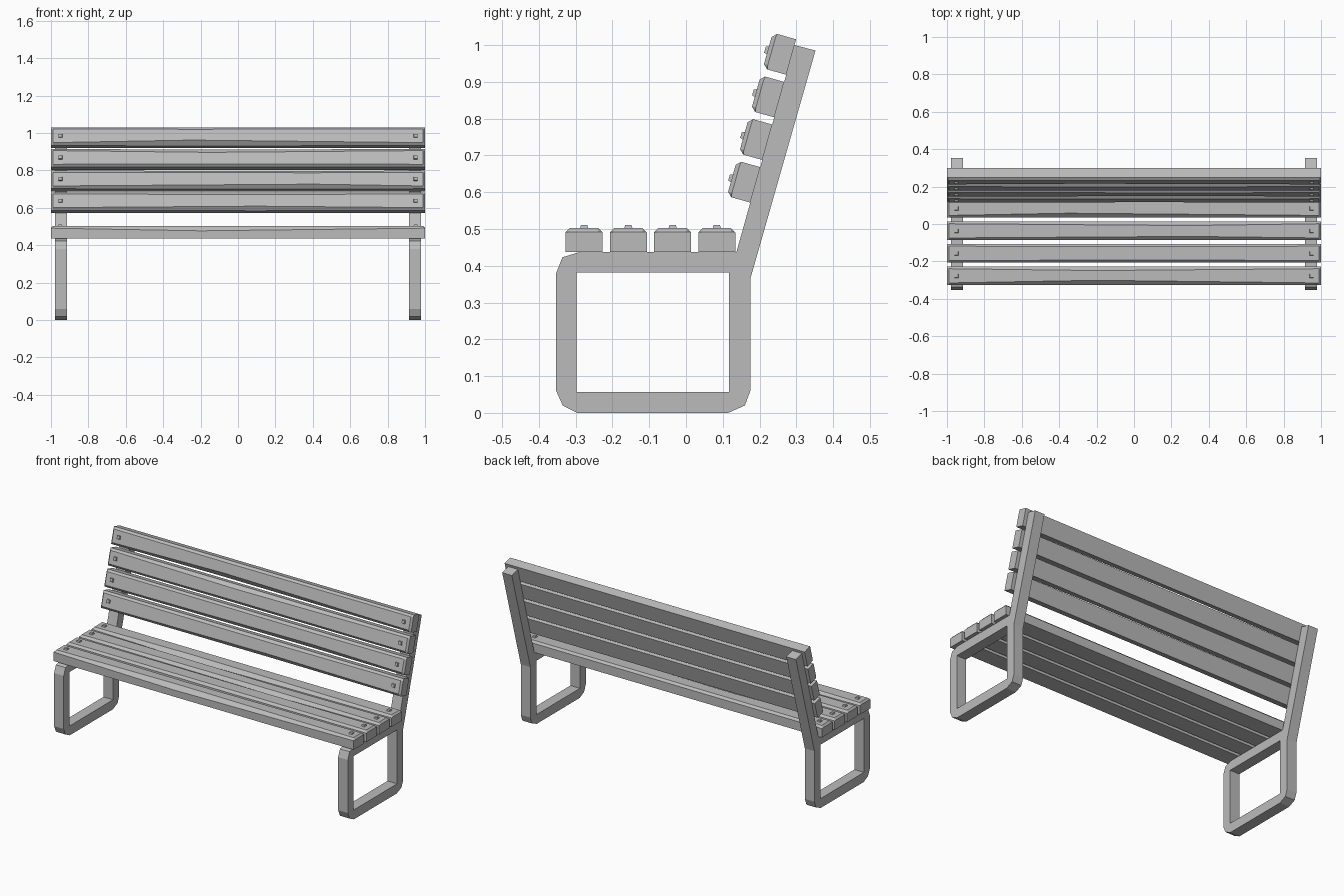
import bpy, bmesh, math
from mathutils import Matrix, Vector

cube = bpy.data.objects.get("Cube")
if cube:
    bpy.data.objects.remove(cube, do_unlink=True)

GREY = (0.5, 0.5, 0.5, 1)
grey = bpy.data.materials.new("plain grey")
grey.use_nodes = True
grey.diffuse_color = GREY
for node in grey.node_tree.nodes:
    if node.type == 'BSDF_PRINCIPLED':
        node.inputs["Base Color"].default_value = GREY


def finish(bm, name, matrix=Matrix()):
    bmesh.ops.recalc_face_normals(bm, faces=bm.faces)
    mesh = bpy.data.meshes.new(name)
    bm.to_mesh(mesh)
    bm.free()
    mesh.materials.append(grey)
    obj = bpy.data.objects.new(name, mesh)
    obj.matrix_world = matrix
    bpy.context.scene.collection.objects.link(obj)
    return obj


# Side frames: closed leg loop with a leaning back post, cut as one profile
OUTER = [(-0.353, 0.06), (-0.335, 0.02), (-0.295, 0), (0.115, 0), (0.16, 0.02),
         (0.175, 0.06), (0.175, 0.365), (0.352, 0.985), (0.295, 1.0),
         (0.137, 0.437), (-0.29, 0.437), (-0.336, 0.423), (-0.353, 0.38)]
INNER = [(-0.297, 0.057), (0.117, 0.057), (0.117, 0.382), (-0.297, 0.382)]


def side_frame(name, x, width=0.064):
    bm = bmesh.new()
    edges = []
    for loop in (OUTER, INNER):
        verts = [bm.verts.new((x - width / 2, y, z)) for y, z in loop]
        edges += [bm.edges.new((v, verts[i - 1])) for i, v in enumerate(verts)]
    bmesh.ops.triangle_fill(bm, edges=edges, use_beauty=True)
    bmesh.ops.dissolve_limit(bm, angle_limit=0.01, verts=bm.verts, edges=bm.edges)
    side = bmesh.ops.extrude_face_region(bm, geom=bm.faces[:])
    moved = [g for g in side["geom"] if isinstance(g, bmesh.types.BMVert)]
    bmesh.ops.translate(bm, verts=moved, vec=(width, 0, 0))
    finish(bm, name)


side_frame("left_frame", 0.947)
side_frame("right_frame", -0.947)

# Slats: chamfered planks whose front edges are worn widest at one point
HALF, THICK, CHAMFER = 0.05, 0.066, 0.012


def section(bm, x, low, high, top=THICK):
    side = THICK - CHAMFER
    points = [(-HALF, 0), (-HALF, min(side, THICK - low)), (-HALF + low, top),
              (HALF - high, top), (HALF, min(side, THICK - high)), (HALF, 0)]
    return [bm.verts.new((x, y, z)) for y, z in points]


def slat(name, matrix, peak, low, high):
    bm = bmesh.new()
    c = CHAMFER
    rings = [section(bm, -1, c, c, THICK - c * 0.9), section(bm, -0.99, c, c),
             section(bm, peak, low, high),
             section(bm, 0.99, c, c), section(bm, 1, c, c, THICK - c * 0.9)]
    for a, b in zip(rings, rings[1:]):
        for i in range(len(a)):
            bm.faces.new((a[i - 1], a[i], b[i], b[i - 1]))
    bm.faces.new(rings[0])
    bm.faces.new(rings[-1])
    finish(bm, name, matrix)


# Bolts: small square heads with tapered sides
def bolt(name, matrix, x):
    bm = bmesh.new()
    place = Matrix.Translation((x, 0, THICK + 0.002)) @ Matrix.Rotation(math.pi / 4, 4, 'Z')
    bmesh.ops.create_cone(bm, cap_ends=True, segments=4, radius1=0.017,
                          radius2=0.012, depth=0.012, matrix=place)
    finish(bm, name, matrix)


def bolted_slat(name, matrix, wear):
    slat(name, matrix, *wear)
    for side, x in (("left", 0.95), ("right", -0.95)):
        bolt(f"{name}_{side}_bolt", matrix, x)


PITCH = 0.1203
SEAT_WEAR = [(-0.2, 0.026, 0.022), (0.1, 0.014, 0.014), (0.3, 0.02, 0.022), (-0.35, 0.024, 0.013)]
BACK_WEAR = [(0.1, 0.02, 0.016), (0.4, 0.022, 0.015), (-0.15, 0.014, 0.022), (-0.25, 0.026, 0.014)]

# Seat
for i, wear in enumerate(SEAT_WEAR):
    bolted_slat(f"seat_slat_{i + 1}", Matrix.Translation((0, -0.277 + i * PITCH, 0.437)), wear)

# Backrest, lying against the front of the leaning posts
foot, head = Vector((0, 0.137, 0.437)), Vector((0, 0.295, 1.0))
up = (head - foot).normalized()
lean = Matrix.Rotation(math.atan2(up.z, up.y), 4, 'X')
for i, wear in enumerate(BACK_WEAR):
    spot = foot + up * (0.14 + HALF + i * PITCH)
    bolted_slat(f"back_slat_{i + 1}", Matrix.Translation(spot) @ lean, wear)
